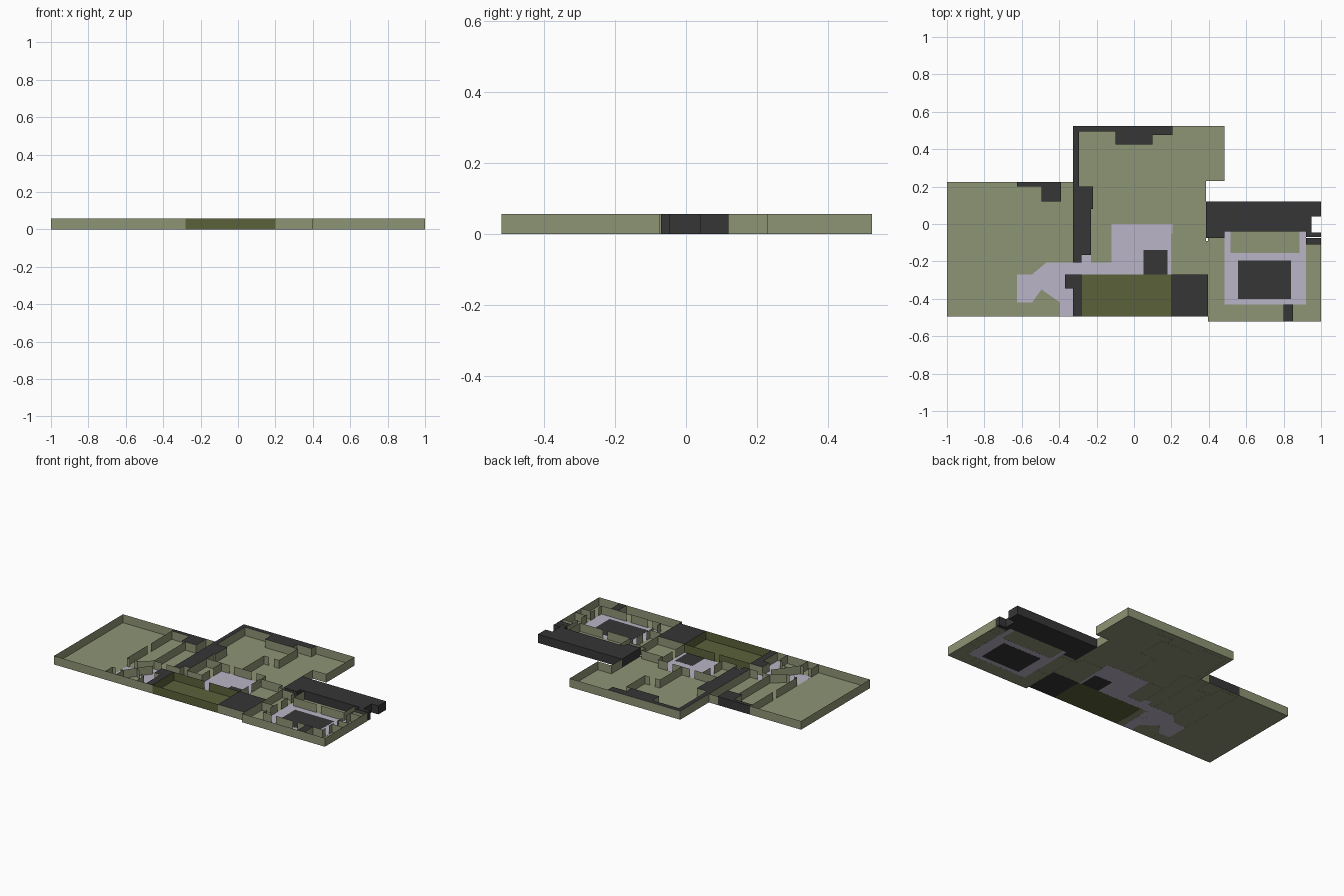
import bpy, bmesh

if "Cube" in bpy.data.objects:
    bpy.data.objects.remove(bpy.data.objects["Cube"])

H = 0.057       # wall height
GAP = 0.035     # doorway width


def material(name, rgb):
    m = bpy.data.materials.new(name)
    m.diffuse_color = (*rgb, 1)
    m.use_nodes = True
    m.node_tree.nodes["Principled BSDF"].inputs["Base Color"].default_value = m.diffuse_color
    return m


GREEN = material("sage", (0.27, 0.297, 0.178))
OLIVE = material("olive", (0.102, 0.12, 0.042))
LILAC = material("lilac", (0.497, 0.462, 0.571))
DARK = material("charcoal", (0.037, 0.037, 0.037))


def finish(name, bm, mat):
    me = bpy.data.meshes.new(name)
    bm.to_mesh(me)
    bm.free()
    me.materials.append(mat)
    ob = bpy.data.objects.new(name, me)
    bpy.context.collection.objects.link(ob)
    return ob


def rect(x0, y0, x1, y1):
    return [(x0, y0), (x1, y0), (x1, y1), (x0, y1)]


def slab(name, pts, z0, z1, mat):
    """Closed prism over a plan outline."""
    bm = bmesh.new()
    f = bm.faces.new([bm.verts.new((x, y, z0)) for x, y in pts])
    ext = bmesh.ops.extrude_face_region(bm, geom=[f], use_keep_orig=True)
    top = [v for v in ext["geom"] if isinstance(v, bmesh.types.BMVert)]
    bmesh.ops.translate(bm, verts=top, vec=(0, 0, z1 - z0))
    bmesh.ops.recalc_face_normals(bm, faces=bm.faces)
    return finish(name, bm, mat)


def cap(name, pts):
    """Flat lid at wall height over an unused space."""
    bm = bmesh.new()
    f = bm.faces.new([bm.verts.new((x, y, H)) for x, y in pts])
    f.normal_update()
    if f.normal.z < 0:
        f.normal_flip()
    return finish(name, bm, DARK)


def wall(name, pts, doors=(), mat=GREEN):
    """Upright sheet along a path; segments listed in doors get a central gap."""
    bm = bmesh.new()
    for i, (a, b) in enumerate(zip(pts, pts[1:])):
        length = ((a[0] - b[0]) ** 2 + (a[1] - b[1]) ** 2) ** 0.5
        g = GAP / length / 2
        spans = [(0, 0.5 - g), (0.5 + g, 1)] if i in doors else [(0, 1)]
        for t0, t1 in spans:
            p, q = [(a[0] + (b[0] - a[0]) * t, a[1] + (b[1] - a[1]) * t) for t in (t0, t1)]
            bm.faces.new([bm.verts.new(c) for c in
                          ((*p, 0), (*q, 0), (*q, H), (*p, H))])
    return finish(name, bm, mat)


# floors: thicker layers show over thinner ones from above and below
slab("west_floor", rect(-1, -.495, -.28, .225), .0006, .0014, GREEN)
slab("north_floor", [(-.28, -.27), (.395, -.27), (.395, -.09), (.385, -.09), (.385, .23),
                     (.485, .23), (.485, .525), (-.325, .525), (-.325, .225), (-.28, .225)],
     .0006, .0014, GREEN)
slab("east_floor", rect(.395, -.52, 1, -.075), .0006, .0014, GREEN)
slab("hall_floor", [(-.625, -.27), (-.545, -.27), (-.47, -.207), (-.28, -.207), (-.28, -.165),
                    (-.23, -.165), (-.23, -.207), (-.12, -.207), (-.12, 0), (.205, 0),
                    (.205, -.05), (.2, -.05), (.2, -.27), (-.325, -.27), (-.325, -.495),
                    (-.395, -.495), (-.395, -.42), (-.495, -.35), (-.545, -.42), (-.625, -.42)],
     .0003, .0017, LILAC)
slab("court_floor", [(.485, -.43), (.92, -.43), (.92, -.04), (.885, -.04), (.885, -.155),
                     (.515, -.155), (.515, -.04), (.485, -.04)], .0003, .0017, LILAC)
slab("court_alcove_floor", rect(.515, -.155, .885, -.04), .0006, .0014, GREEN)
slab("court_centre", rect(.555, -.4, .84, -.195), 0, .002, DARK)
slab("hall_dark_floor", rect(.05, -.27, .18, -.14), 0, .002, DARK)
slab("store_floor", rect(.2, -.495, .395, -.27), .0003, .0017, DARK)
slab("garden_floor", rect(-.28, -.495, .2, -.27), .0003, .0017, OLIVE)

# dark lids over closed spaces
cap("north_lid", [(-.325, .525), (.205, .525), (.205, .475), (.1, .475), (.1, .425),
                  (-.1, .425), (-.1, .495), (-.295, .495), (-.295, .2), (-.22, .2),
                  (-.22, .08), (-.23, .08), (-.23, -.165), (-.28, -.165),
                  (-.28, -.207), (-.325, -.207)])
cap("northwest_lid", [(-.625, .225), (-.39, .225), (-.39, .12), (-.495, .12),
                      (-.495, .2), (-.625, .2)])
for name, r in {"south_strip_lid": (-.325, -.495, -.28, -.27),
                "south_closet_lid": (-.37, -.345, -.325, -.27),
                "store_lid": (.2, -.495, .395, -.27),
                "east_closet_lid": (.8, -.52, .85, -.43),
                "east_corner_lid": (.92, -.11, 1, -.075)}.items():
    cap(name, rect(*r))

# solid dark wing on the east side
slab("dark_wing", [(.385, .12), (1, .12), (1, .04), (.95, .04), (.95, -.045), (1, -.045),
                   (1, -.07), (.92, -.07), (.92, -.04), (.485, -.04), (.485, -.075),
                   (.385, -.075)], 0, H, DARK)

# outer walls
wall("west_outer_wall", [(-.625, .225), (-1, .225), (-1, -.495), (-.28, -.495)])
wall("northwest_back_wall", [(-.625, .225), (-.39, .225)], mat=DARK)
wall("north_outer_wall", [(-.39, .225), (-.325, .225), (-.325, .525), (.485, .525),
                          (.485, .23), (.385, .23), (.385, .12)])
wall("store_front_wall", [(.2, -.495), (.395, -.495)])
wall("east_outer_wall", [(.395, -.075), (.395, -.52), (1, -.52), (1, -.075), (.92, -.075)])
wall("garden_wall", [(-.28, -.27), (-.28, -.495), (.2, -.495), (.2, -.27), (-.28, -.27)],
     doors=(3,), mat=OLIVE)

# west inner walls
wall("west_room_wall", [(-.625, .2), (-.625, -.27)], doors=(0,))
wall("west_room_lower_wall", [(-.625, -.42), (-.625, -.495)])
wall("northwest_inner_wall", [(-.625, .2), (-.495, .2), (-.495, .12), (-.39, .12), (-.39, .225)])
wall("corridor_wall", [(-.47, .12), (-.47, -.207)])
wall("hall_upper_wall", [(-.625, -.27), (-.545, -.27), (-.47, -.207), (-.325, -.207)], doors=(0, 2))
wall("hall_lower_wall", [(-.625, -.42), (-.545, -.42), (-.495, -.35), (-.395, -.42),
                         (-.395, -.495)], doors=(0, 2))
wall("diagonal_wall", [(-.495, -.35), (-.435, -.27)])
wall("lower_room_divider", [(-.545, -.42), (-.545, -.495)])
wall("south_closet_wall", [(-.28, -.27), (-.37, -.27), (-.37, -.345), (-.325, -.345), (-.325, -.495)])

# north inner walls
wall("strip_west_wall", [(-.325, .225), (-.325, -.207), (-.28, -.207), (-.28, -.165), (-.23, -.165)])
wall("north_room_wall", [(-.23, -.165), (-.23, .08), (-.22, .08), (-.22, .2), (-.295, .2),
                         (-.295, .495), (-.1, .495), (-.1, .425), (.14, .425), (.14, .23),
                         (.03, .23), (.03, 0)], doors=(9,))
wall("north_nook_wall", [(.1, .425), (.1, .475), (.205, .475), (.205, .525)])
wall("hall_north_wall", [(-.23, 0), (-.12, 0), (.03, 0), (.205, 0), (.205, -.05), (.36, -.05),
                         (.36, -.09), (.395, -.09)], doors=(1, 2))
wall("hall_side_room_wall", [(-.12, 0), (-.12, -.207), (-.23, -.207), (-.23, -.165)], doors=(0,))
wall("hall_east_wall", [(.2, -.05), (.2, -.27), (.395, -.27)], doors=(0,))

# east court walls and the small rooms around it
wall("court_west_wall", [(.485, -.1), (.485, -.21), (.485, -.315), (.485, -.43)], doors=(0, 1, 2))
wall("court_south_wall", [(.485, -.43), (.64, -.43), (.8, -.43), (.92, -.43)], doors=(0, 1))
wall("court_east_wall", [(.92, -.43), (.92, -.33), (.92, -.265), (.92, -.14), (.92, -.075)],
     doors=(0, 1, 2))
wall("court_alcove_wall", [(.515, -.04), (.515, -.155), (.885, -.155), (.885, -.04)], doors=(1,))
for i, y in enumerate((-.1, -.315)):
    wall(f"west_cell_divider_{i}", [(.395, y), (.485, y)])
for i, y in enumerate((-.11, -.14, -.265, -.33)):
    wall(f"east_cell_divider_{i}", [(.92, y), (1, y)])
for i, x in enumerate((.8, .85)):
    wall(f"south_cell_divider_{i}", [(x, -.43), (x, -.52)])
